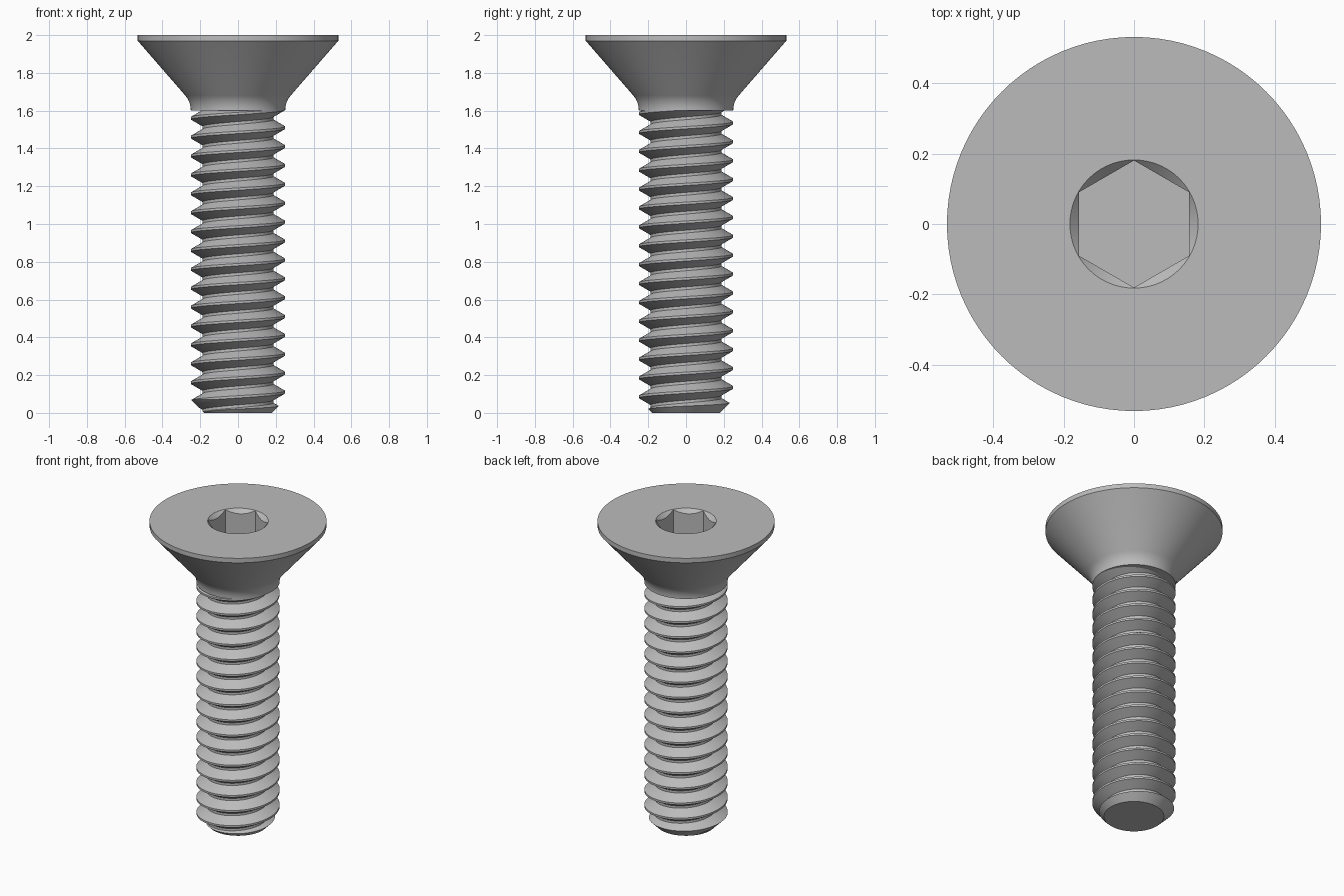
import bpy, bmesh, math

if "Cube" in bpy.data.objects:
    bpy.data.objects.remove(bpy.data.objects["Cube"])

SEGS = 96
PITCH = 0.1
MAJOR, MINOR = 0.25, 0.187
SHANK_TOP = 1.6

steel = bpy.data.materials.new("grey steel")
steel.use_nodes = True
GREY = (0.5, 0.5, 0.5, 1)
steel.diffuse_color = GREY
steel.node_tree.nodes["Principled BSDF"].inputs["Base Color"].default_value = GREY


def make_object(name, bm):
    bmesh.ops.recalc_face_normals(bm, faces=bm.faces)
    mesh = bpy.data.meshes.new(name)
    bm.to_mesh(mesh)
    bm.free()
    mesh.materials.append(steel)
    obj = bpy.data.objects.new(name, mesh)
    bpy.context.collection.objects.link(obj)
    return obj


def lathe(name, profile, sides=SEGS, turn=0.0):
    """Closed solid of revolution from (radius, z) points, capped at both ends."""
    bm = bmesh.new()
    rings = []
    for r, z in profile:
        angles = [turn + 2 * math.pi * i / sides for i in range(sides)]
        rings.append([bm.verts.new((r * math.cos(a), r * math.sin(a), z)) for a in angles])
    for low, high in zip(rings, rings[1:]):
        for i in range(sides):
            j = (i + 1) % sides
            bm.faces.new((low[i], low[j], high[j], high[i]))
    bm.faces.new(rings[0])
    bm.faces.new(rings[-1])
    return make_object(name, bm)


def activate(obj):
    bpy.ops.object.select_all(action='DESELECT')
    obj.select_set(True)
    bpy.context.view_layer.objects.active = obj


def cut(obj, cutter, operation):
    cutter.hide_render = True
    activate(obj)
    mod = obj.modifiers.new("cut", 'BOOLEAN')
    mod.operation = operation
    mod.solver = 'EXACT'
    mod.object = cutter
    bpy.ops.object.modifier_apply(modifier=mod.name)
    bpy.data.objects.remove(cutter)


def smooth(obj):
    activate(obj)
    bpy.ops.object.shade_smooth_by_angle(angle=math.radians(25))


# Countersunk head: rim, cone and a fillet running into the shank
cone_angle = math.radians(41)
fillet_r = 0.12
tangent = fillet_r * math.tan(cone_angle / 2)
apex_z = 1.97 - (0.531 - MAJOR) / math.tan(cone_angle)
fillet = []
for k in range(7):
    a = cone_angle * k / 6
    fillet.append((MAJOR + fillet_r * (1 - math.cos(a)),
                   apex_z - tangent + fillet_r * math.sin(a)))
head = lathe("countersunk_head",
             [(MAJOR, SHANK_TOP)] + fillet + [(0.531, 1.97), (0.531, 2.0)])

# Hexagonal socket with a chamfered mouth
cut(head, lathe("socket_cutter", [(0.1804, 1.78), (0.1804, 2.1)], 6, math.pi / 2), 'DIFFERENCE')
cut(head, lathe("mouth_cutter", [(0.142, 1.96), (0.202, 2.02)]), 'DIFFERENCE')
smooth(head)

# Threaded shank: a helical ridge profile swept along the axis
flank = (MAJOR - MINOR) * math.tan(math.radians(30))
crest = PITCH / 8
ridge = [(MINOR, -crest / 2 - flank), (MAJOR, -crest / 2),
         (MAJOR, crest / 2), (MINOR, crest / 2 + flank),
         (MINOR, PITCH - crest / 2 - flank)]
bm = bmesh.new()
for step in range(-2 * SEGS, 18 * SEGS):
    for (r0, z0), (r1, z1) in zip(ridge, ridge[1:]):
        corners = []
        for s, r, z in ((step, r0, z0), (step + 1, r0, z0), (step + 1, r1, z1), (step, r1, z1)):
            a = 2 * math.pi * s / SEGS
            corners.append(bm.verts.new((r * math.cos(a), r * math.sin(a),
                                         0.01 + z + PITCH * s / SEGS)))
        bm.faces.new(corners)
bmesh.ops.remove_doubles(bm, verts=bm.verts, dist=1e-5)
for height, up in ((0.0, -1), (SHANK_TOP, 1)):
    result = bmesh.ops.bisect_plane(bm, geom=bm.verts[:] + bm.edges[:] + bm.faces[:],
                                    plane_co=(0, 0, height), plane_no=(0, 0, up),
                                    clear_outer=True)
    rim = [e for e in result["geom_cut"] if isinstance(e, bmesh.types.BMEdge)]
    bmesh.ops.edgeloop_fill(bm, edges=rim)
shank = make_object("threaded_shank", bm)

# Chamfered tip
cut(shank, lathe("tip_cutter", [(0.16, -0.02), (0.28, 0.1), (0.28, 1.7)]), 'INTERSECT')
smooth(shank)
